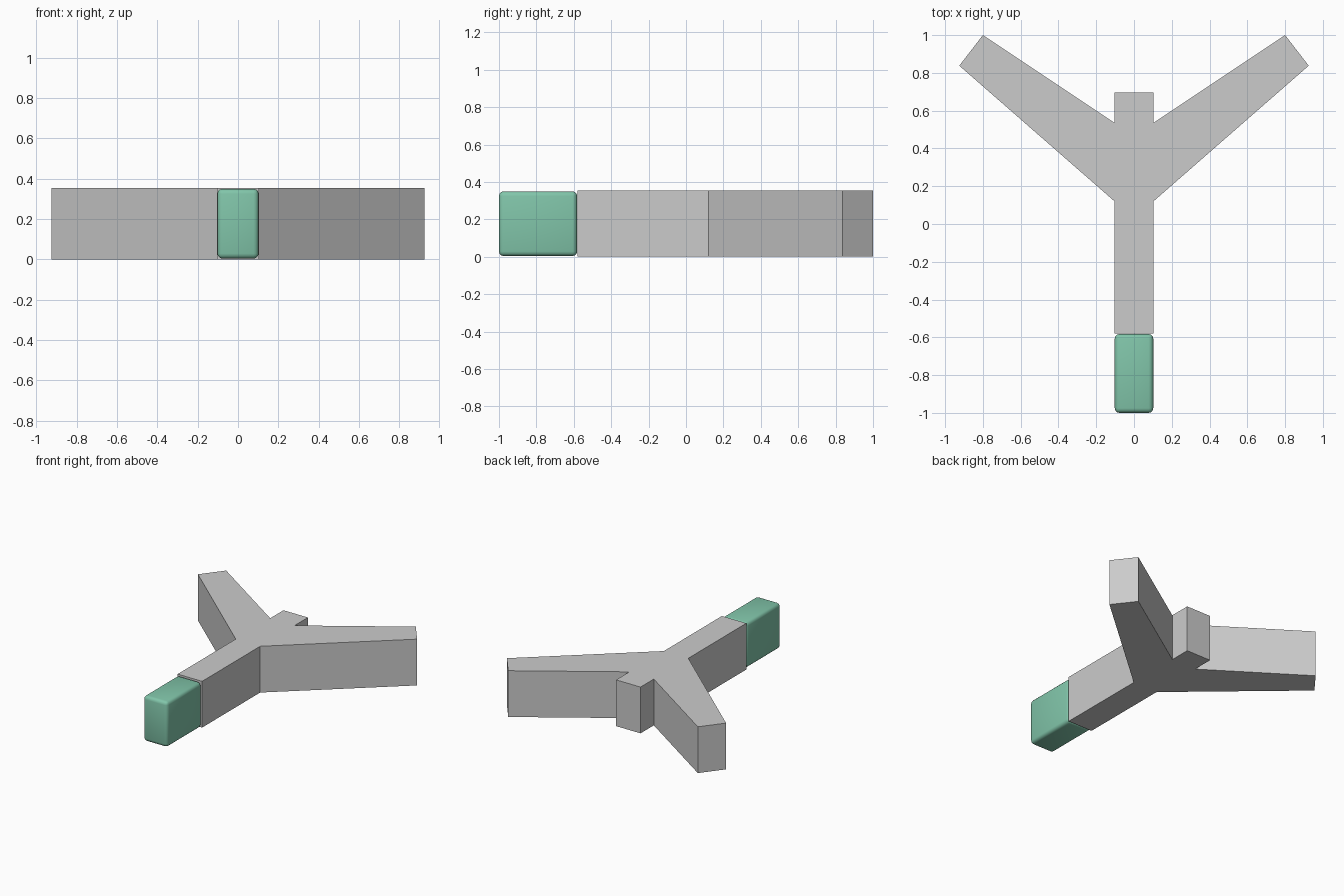
import bpy, bmesh

if "Cube" in bpy.data.objects:
    bpy.data.objects.remove(bpy.data.objects["Cube"])

HEIGHT = 0.353

# Y-shaped body: right half of the plan, mirrored to a closed outline
half = [(0.103, -0.58), (0.103, 0.12), (0.925, 0.838), (0.80, 1.0),
        (0.103, 0.535), (0.103, 0.695)]
outline = half + [(-x, y) for x, y in reversed(half)]

bm = bmesh.new()
base = bm.faces.new([bm.verts.new((x, y, 0)) for x, y in outline])
top = bmesh.ops.extrude_face_region(bm, geom=[base])
bmesh.ops.translate(bm, vec=(0, 0, HEIGHT),
                    verts=[g for g in top["geom"] if isinstance(g, bmesh.types.BMVert)])
bmesh.ops.recalc_face_normals(bm, faces=bm.faces)
mesh = bpy.data.meshes.new("forked_body")
bm.to_mesh(mesh)
bm.free()
body = bpy.data.objects.new("forked_body", mesh)
bpy.context.collection.objects.link(body)

# Green rounded end block
bpy.ops.mesh.primitive_cube_add(size=1, location=(0, -0.791, HEIGHT / 2))
block = bpy.context.object
block.name = "end_block"
block.scale = (0.204, 0.418, 0.346)
bpy.ops.object.transform_apply(location=False, rotation=False, scale=True)
bevel = block.modifiers.new("rounded_edges", "BEVEL")
bevel.width = 0.025
bevel.segments = 3
bpy.ops.object.modifier_apply(modifier=bevel.name)
bpy.ops.object.shade_smooth_by_angle()

green = bpy.data.materials.new("green")
green.diffuse_color = (0.22, 0.56, 0.40, 1)
green.use_nodes = True
green.node_tree.nodes["Principled BSDF"].inputs["Base Color"].default_value = green.diffuse_color
block.data.materials.append(green)
